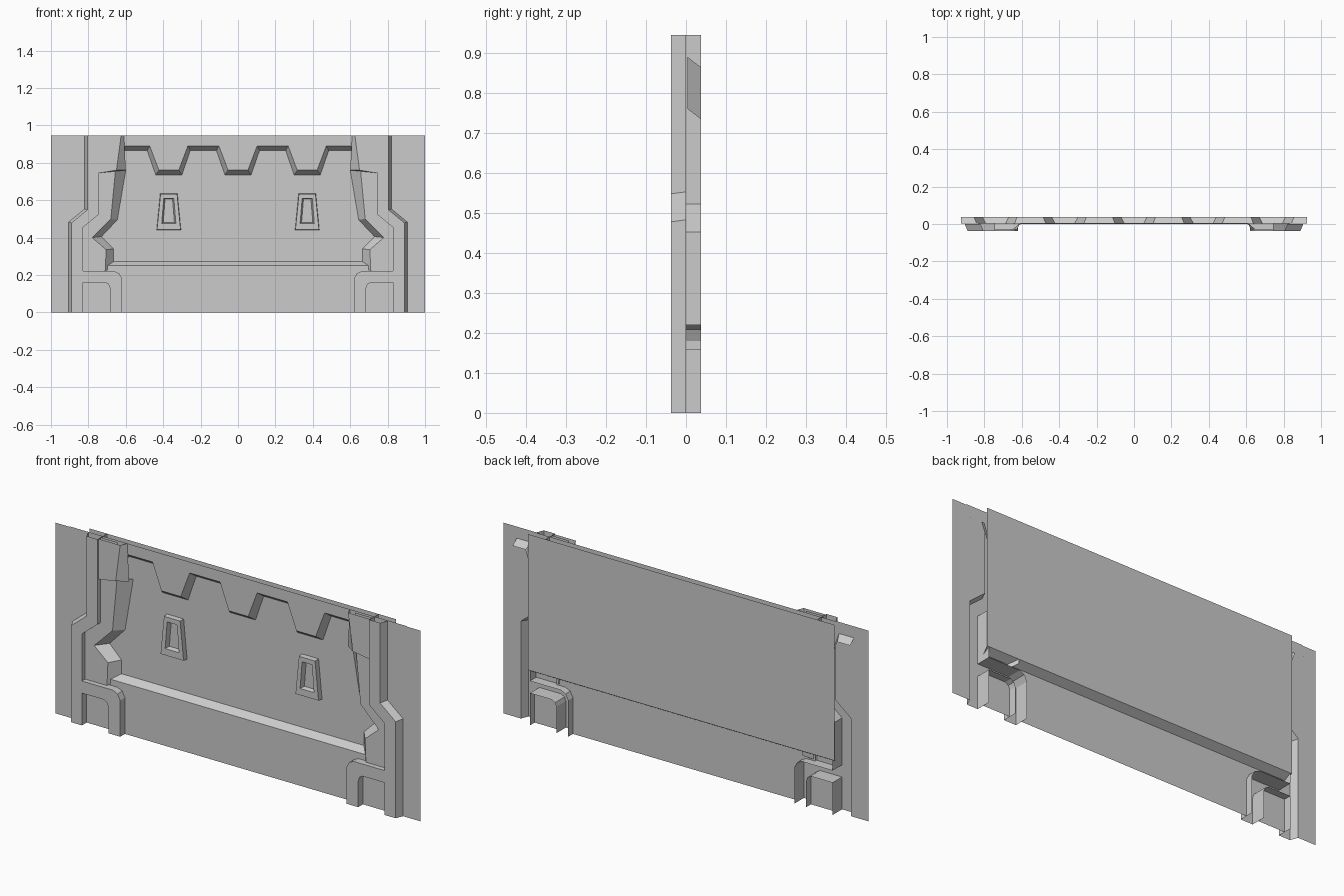
import bpy, bmesh

if "Cube" in bpy.data.objects:
    bpy.data.objects.remove(bpy.data.objects["Cube"])

TOP = 0.945
FRONT, BACK = -0.037, 0.037


def finish(name, bm, mirror):
    me = bpy.data.meshes.new(name)
    bm.to_mesh(me)
    bm.free()
    ob = bpy.data.objects.new(name, me)
    bpy.context.collection.objects.link(ob)
    if mirror:
        m = ob.modifiers.new("Mirror", 'MIRROR')
        m.use_axis[0] = True
        m.use_mirror_merge = False
    return ob


def plate(name, pts, y, mirror=True):
    """Flat outline in the xz plane, facing -y."""
    bm = bmesh.new()
    f = bm.faces.new([bm.verts.new((x, y, z)) for x, z in pts])
    f.normal_update()
    if f.normal.y > 0:
        f.normal_flip()
    bmesh.ops.triangulate(bm, faces=bm.faces[:])
    bmesh.ops.dissolve_limit(bm, angle_limit=0.01, verts=bm.verts[:], edges=bm.edges[:])
    return finish(name, bm, mirror)


def wall(name, a, ya, b, yb, mirror=True, closed=False):
    """Band of quads joining two matching paths at two depths."""
    bm = bmesh.new()
    va = [bm.verts.new((x, ya, z)) for x, z in a]
    vb = [bm.verts.new((x, yb, z)) for x, z in b]
    n = len(a)
    for i in range(n if closed else n - 1):
        j = (i + 1) % n
        bm.faces.new((va[i], va[j], vb[j], vb[i]))
    return finish(name, bm, mirror)


def both(path):
    """Right-hand path continued by its mirror image."""
    return path + [(-x, z) for x, z in reversed(path)]


# Paths of the right half
outer_base = [(0.82, TOP), (0.82, 0.553), (0.905, 0.483), (0.905, 0)]
outer_front = [(0.805, TOP), (0.805, 0.548), (0.89, 0.478), (0.89, 0)]
inner_edge = [(0.745, TOP), (0.745, 0.523), (0.83, 0.453), (0.83, 0.22)]
arch_out = [(0.83, 0.22), (0.66, 0.22), (0.635, 0.208), (0.62, 0.18), (0.62, 0)]
arch_in = [(0.83, 0), (0.83, 0.16), (0.71, 0.16), (0.692, 0.15), (0.685, 0.13), (0.685, 0)]
rim_front = [(0.655, 0.76), (0.68, 0.5), (0.78, 0.4), (0.705, 0.335), (0.71, 0.22)]
rim_back = [(0.60, 0.76), (0.645, 0.495), (0.73, 0.405), (0.665, 0.34), (0.665, 0.25)]

# Side sheets, lower sheet and foot pockets
plate("side_sheet", [(1, 0), (1, TOP)] + outer_base, 0)
plate("lower_sheet", both([(0.71, 0.25), (0.71, 0.22)] + arch_out[1:]), 0, False)
plate("foot_pocket", arch_in, 0)

# Columns with arched feet
plate("column_front", outer_front + arch_in + arch_out[::-1] + inner_edge[-2::-1], FRONT)
wall("column_outer_bevel", outer_base, 0, outer_front, FRONT)
wall("column_inner_wall", inner_edge, FRONT, inner_edge, BACK)
wall("foot_outer_wall", arch_out, FRONT, arch_out, BACK)
wall("foot_inner_wall", arch_in, FRONT, arch_in, BACK)

# Jambs and walls of the recess
plate("jamb", inner_edge + rim_front[::-1] + [(0.65, TOP)], -0.012)
wall("recess_wall", rim_front, -0.012, rim_back, BACK)

# Upper corner blocks
block = [(0.745, TOP), (0.745, 0.745), (0.65, 0.76), (0.625, TOP)]
block_back = [(0.745, TOP), (0.745, 0.745), (0.60, 0.76), (0.61, TOP)]
plate("corner_block", block, -0.03)
wall("corner_block_side", block[1:], -0.03, block_back[1:], 0.004)

# Recessed back panel and sloped shelf
plate("back_panel", [(-0.84, 0.272), (0.84, 0.272), (0.84, TOP), (-0.84, TOP)], BACK, False)
wall("shelf", [(-0.83, 0.25), (0.83, 0.25)], 0, [(-0.84, 0.272), (0.84, 0.272)], BACK, False)


# Toothed header with bevelled lower edge
def teeth(tooth, gap, low, high):
    pts = [(-0.925, high)]
    for i in range(-2, 3):
        c = i * 0.37
        pts += [(c - 0.185 + gap, high), (c - tooth, low),
                (c + tooth, low), (c + 0.185 - gap, high)]
    return pts + [(0.925, high)]


edge_front = teeth(0.053, 0.083, 0.76, 0.89)
edge_back = teeth(0.070, 0.070, 0.735, 0.865)
plate("header", edge_front + [(0.925, TOP), (-0.925, TOP)], 0.004, False)
wall("header_bevel", edge_front, 0.004, edge_back, BACK, False)


# Raised trapezoid frames on the panel
def trapezoid(bottom, top, z0, z1):
    return [(0.37 - bottom, z0), (0.37 + bottom, z0), (0.37 + top, z1), (0.37 - top, z1)]


foot = trapezoid(0.065, 0.046, 0.44, 0.635)
face = trapezoid(0.063, 0.044, 0.442, 0.633)
hole = trapezoid(0.038, 0.027, 0.475, 0.61)
floor = trapezoid(0.030, 0.020, 0.48, 0.605)
wall("frame_side", foot, BACK, face, 0.012, closed=True)
wall("frame_face", face, 0.012, hole, 0.012, closed=True)
wall("frame_hole", hole, 0.012, floor, 0.034, closed=True)
plate("frame_floor", floor, 0.034)
